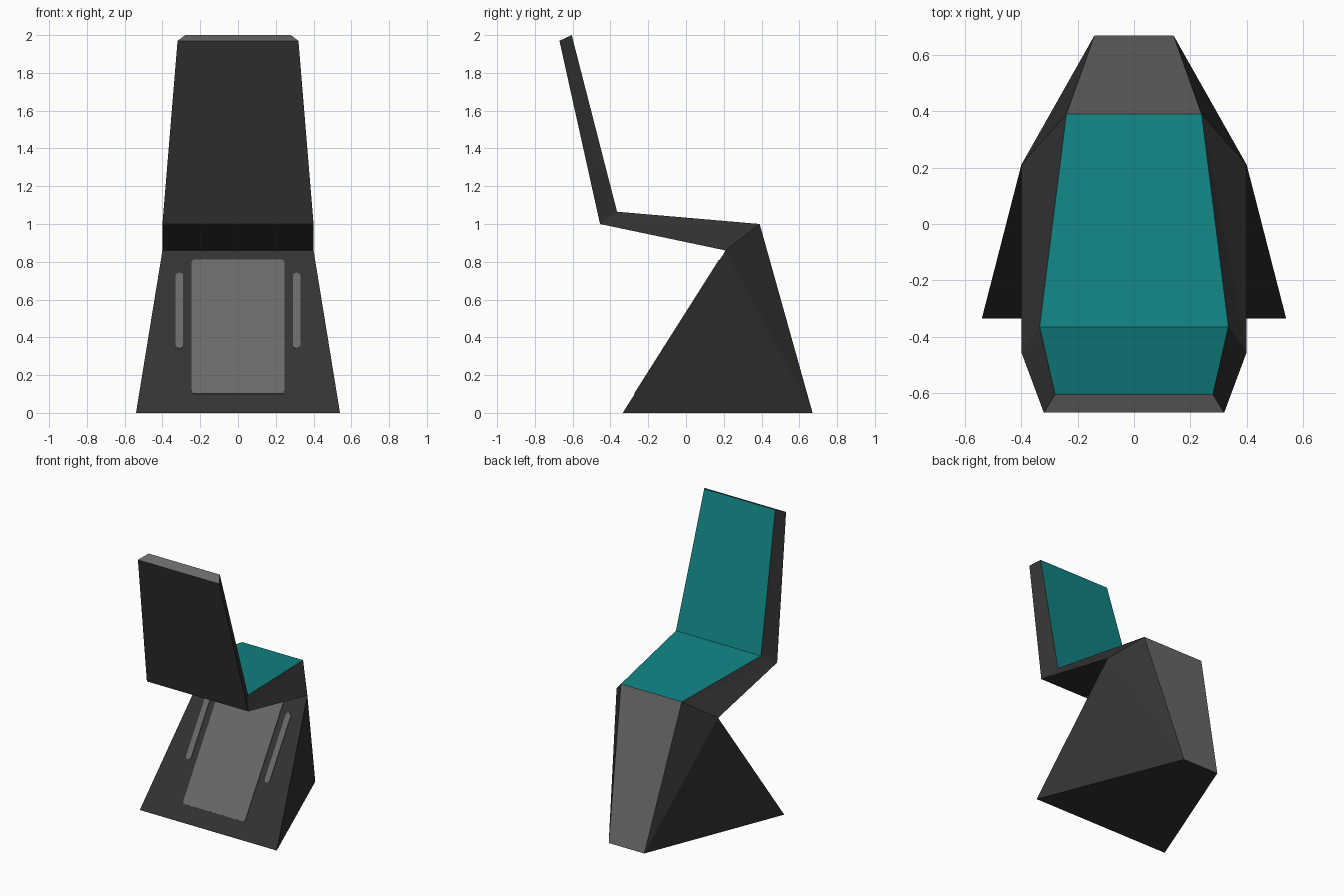
import bpy, bmesh, math
from mathutils import Vector

cube = bpy.data.objects.get("Cube")
if cube:
    bpy.data.objects.remove(cube, do_unlink=True)


def material(name, colour):
    mat = bpy.data.materials.new(name)
    mat.use_nodes = True
    mat.diffuse_color = (*colour, 1)
    mat.node_tree.nodes["Principled BSDF"].inputs["Base Color"].default_value = (*colour, 1)
    return mat


DARK = material("dark_shell", (0.033, 0.033, 0.033))
GREY = material("grey_panel", (0.144, 0.144, 0.144))
TEAL = material("teal_cushion", (0.006, 0.23, 0.23))


def add_object(name, bm, mats):
    bmesh.ops.recalc_face_normals(bm, faces=bm.faces)
    mesh = bpy.data.meshes.new(name)
    bm.to_mesh(mesh)
    bm.free()
    obj = bpy.data.objects.new(name, mesh)
    for mat in mats:
        mesh.materials.append(mat)
    bpy.context.collection.objects.link(obj)
    return obj


# Folded shell: (half width, y, z) along the outer and inner side of the fold
outer = [(0.54, -0.335, 0), (0.40, 0.21, 0.86), (0.40, -0.455, 1.0), (0.32, -0.67, 1.97)]
inner = [(0.14, 0.67, 0), (0.24, 0.39, 1.0), (0.335, -0.365, 1.065), (0.28, -0.605, 2.0)]

bm = bmesh.new()


def mirrored(points):
    return [[bm.verts.new((side * x, y, z)) for side in (-1, 1)] for x, y, z in points]


A, B = mirrored(outer), mirrored(inner)


def face(verts, slot):
    bm.faces.new(verts).material_index = slot


for i in range(3):
    face([A[i][0], A[i][1], A[i + 1][1], A[i + 1][0]], 0)
    face([B[i][0], B[i][1], B[i + 1][1], B[i + 1][0]], 1 if i == 0 else 2)
    for s in (0, 1):
        face([A[i][s], A[i + 1][s], B[i][s]], 0)
        face([A[i + 1][s], B[i + 1][s], B[i][s]], 0)
face([A[0][0], A[0][1], B[0][1], B[0][0]], 0)  # underside
face([A[3][0], A[3][1], B[3][1], B[3][0]], 1)  # top edge
add_object("chair_shell", bm, [DARK, GREY, TEAL])

# Thin rounded plates lying on the sloping front of the base
start = Vector((0, *outer[0][1:]))
slope = Vector((0, *outer[1][1:])) - start
normal = Vector((0, -slope.z, slope.y)).normalized()


def front_plate(name, x0, x1, z0, z1, radius):
    bm = bmesh.new()
    verts = []
    corners = [(x1, z1, -1, -1), (x0, z1, 1, -1), (x0, z0, 1, 1), (x1, z0, -1, 1)]
    for quarter, (x, z, sx, sz) in enumerate(corners):
        for step in range(5):
            angle = (quarter + step / 4) * math.pi / 2
            px = x + radius * (sx + math.cos(angle))
            pz = z + radius * (sz + math.sin(angle))
            spot = start + slope * (pz / slope.z) + normal * 0.004
            verts.append(bm.verts.new((px, spot.y, spot.z)))
    bmesh.ops.remove_doubles(bm, verts=verts, dist=0.0001)
    cap = bm.faces.new([v for v in verts if v.is_valid])
    ring = bmesh.ops.extrude_face_region(bm, geom=[cap])["geom"]
    moved = [g for g in ring if isinstance(g, bmesh.types.BMVert)]
    bmesh.ops.translate(bm, verts=moved, vec=normal * -0.005)
    add_object(name, bm, [GREY])


front_plate("front_panel", -0.245, 0.245, 0.10, 0.81, 0.015)
front_plate("left_slot", 0.29, 0.33, 0.34, 0.74, 0.018)
front_plate("right_slot", -0.33, -0.29, 0.34, 0.74, 0.018)
